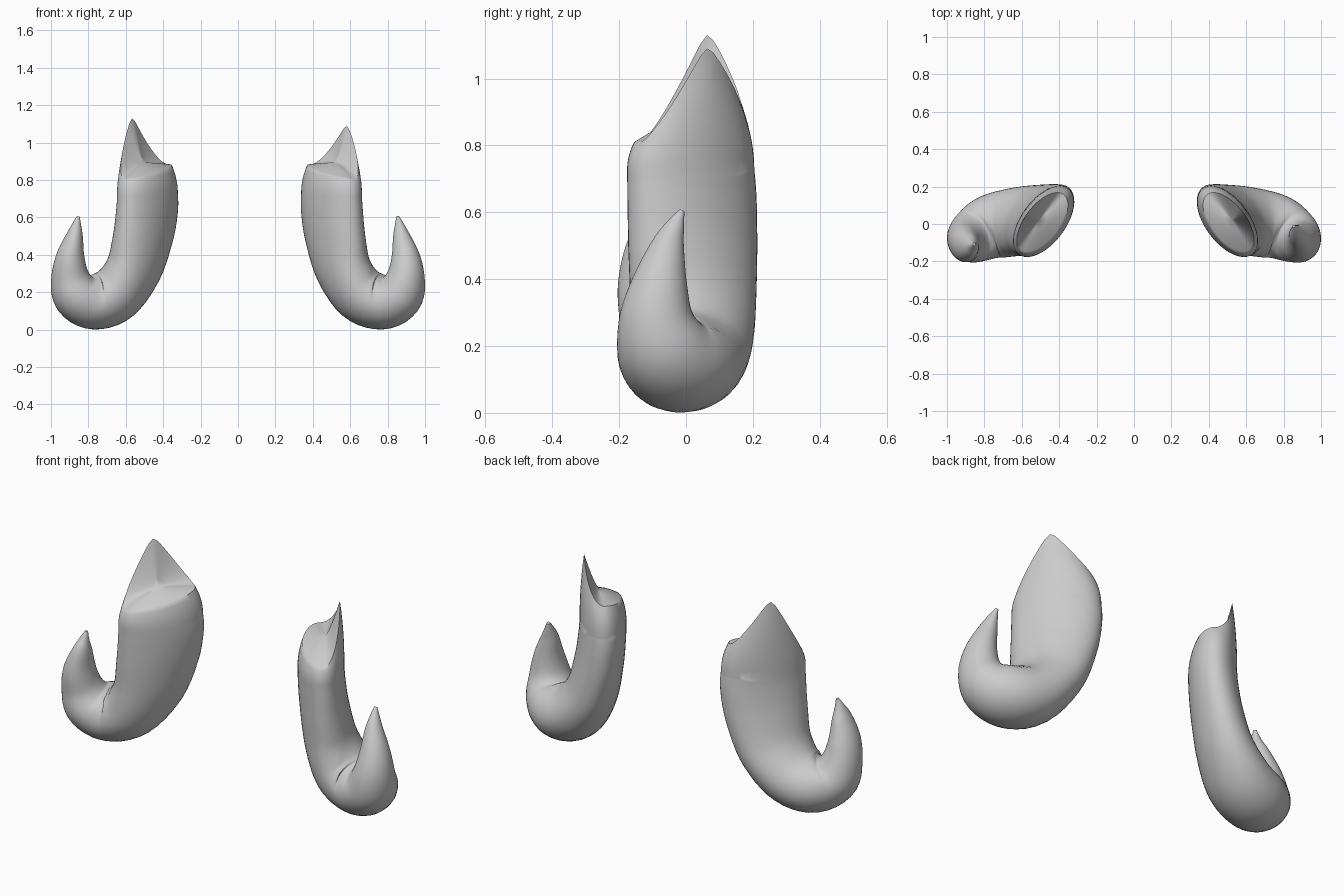
import bpy, bmesh, math
from mathutils import Vector

if "Cube" in bpy.data.objects:
    bpy.data.objects.remove(bpy.data.objects["Cube"])

SEG = 48      # points around the horn
SUB = 5       # rings between path stations

# stations from small spike to open end (right side):
# x, y, z, half-width across, half-thickness, slant of the width axis
PATH = [
    (0.854, -0.012, 0.605, 0.008, 0.008, 0.0),
    (0.862, -0.030, 0.565, 0.026, 0.023, 0.0),
    (0.874, -0.054, 0.500, 0.050, 0.046, 0.0),
    (0.896, -0.078, 0.390, 0.083, 0.077, 0.0),
    (0.896, -0.088, 0.280, 0.114, 0.104, 0.1),
    (0.860, -0.064, 0.190, 0.147, 0.135, 0.05),
    (0.770, -0.018, 0.152, 0.172, 0.151, -0.1),
    (0.655, 0.008, 0.194, 0.184, 0.152, -0.3),
    (0.558, 0.020, 0.325, 0.200, 0.135, -0.55),
    (0.507, 0.020, 0.500, 0.218, 0.125, -0.7),
    (0.486, 0.018, 0.640, 0.224, 0.120, -0.75),
    (0.484, 0.014, 0.720, 0.221, 0.118, -0.75),
]


def catmull(a, b, c, d, t):
    return [0.5 * (2*q + (r - p)*t + (2*p - 5*q + 4*r - s)*t*t + (3*q - p - 3*r + s)*t**3)
            for p, q, r, s in zip(a, b, c, d)]


def stations(lean, shift):
    # lean pushes the small spike to the front, shift moves the upper tube sideways
    path = []
    for i, (x, y, z, a, b, r) in enumerate(PATH):
        if i < 5:
            y -= lean * max(0, (z - 0.28) / 0.32)
            a += lean * 0.12 * (1 < i < 4)
        elif i > 7:
            x += shift * min(1, (z - 0.2) / 0.4)
        path.append((x, y, z, a, b, r))
    out = []
    n = len(path)
    for i in range(n - 1):
        a, d = path[max(i - 1, 0)], path[min(i + 2, n - 1)]
        out += [catmull(a, path[i], path[i + 1], d, k / SUB) for k in range(SUB)]
    return out + [list(path[-1])]


def horn(name, side, blade_height, lean, shift):
    st = stations(lean, shift)
    angles = [2 * math.pi * k / SEG for k in range(SEG)]
    rings = []
    # curved body
    for i, s in enumerate(st):
        tan = Vector(st[min(i + 1, len(st) - 1)][:3]) - Vector(st[max(i - 1, 0)][:3])
        tan.normalize()
        if i == len(st) - 1:
            tan = Vector((0, 0, 1))
        ref = Vector((s[5], 1, 0))
        u = (ref - tan * ref.dot(tan)).normalized()
        v = u.cross(tan)
        c = Vector(s[:3])
        rings.append([c + u * s[3] * math.sin(t) + v * s[4] * math.cos(t) for t in angles])
    body_count = len(rings)

    # open end: low front lip, pointed blade on the outer side
    base = rings[-1]
    rim = []
    centre = Vector((0.490 + shift, 0.006, 0))
    for t in angles:
        sn, cs = math.sin(t), math.cos(t)
        p = centre + u * 0.19 * sn + v * 0.095 * cs
        p.z = 0.845 + 0.04 * sn
        if cs > 0:
            p.z += blade_height * max(0, 1.004 - math.sqrt(sn * sn + 0.008)) / 0.915
        rim.append(p)
    for k in range(1, 8):
        f = k / 7
        ring = []
        for p, r in zip(base, rim):
            q = p.lerp(r, f ** 2.2)
            q.z = p.z + (r.z - p.z) * f
            ring.append(q)
        rings.append(ring)

    # sloping cut surface
    hub = centre + v * 0.02
    hub.z = 0.895
    for f in (0.94, 0.85, 0.7, 0.5, 0.25):
        ring = []
        for r in rim:
            q = hub.lerp(r, f)
            q.z = hub.z + (r.z - hub.z) * f ** 1.3
            ring.append(q)
        rings.append(ring)

    bm = bmesh.new()
    flip = Vector((side, 1, 1))
    vr = [[bm.verts.new(p * flip) for p in ring] for ring in rings]
    for a, b in zip(vr, vr[1:]):
        for k in range(SEG):
            j = (k + 1) % SEG
            bm.faces.new((a[k], a[j], b[j], b[k]))
    bm.faces.new(vr[0])
    top = bm.verts.new(hub * flip)
    for k in range(SEG):
        bm.faces.new((vr[-1][k], vr[-1][(k + 1) % SEG], top))
    # relax the tight inner bend
    bend = Vector((side * 0.77, 0.0, 0.31))
    inner = [w for ring in vr[:body_count] for w in ring if (w.co - bend).length < 0.13]
    for _ in range(12):
        bmesh.ops.smooth_vert(bm, verts=inner, factor=0.5,
                              use_axis_x=True, use_axis_y=True, use_axis_z=True)
    bmesh.ops.recalc_face_normals(bm, faces=bm.faces)
    mesh = bpy.data.meshes.new(name)
    bm.to_mesh(mesh)
    bm.free()
    ob = bpy.data.objects.new(name, mesh)
    bpy.context.collection.objects.link(ob)
    bpy.ops.object.select_all(action='DESELECT')
    ob.select_set(True)
    bpy.context.view_layer.objects.active = ob
    bpy.ops.object.shade_smooth_by_angle(angle=math.radians(50))


horn("left_horn", -1, 0.285, 0.095, 0.0)
horn("right_horn", 1, 0.245, 0.0, 0.016)
